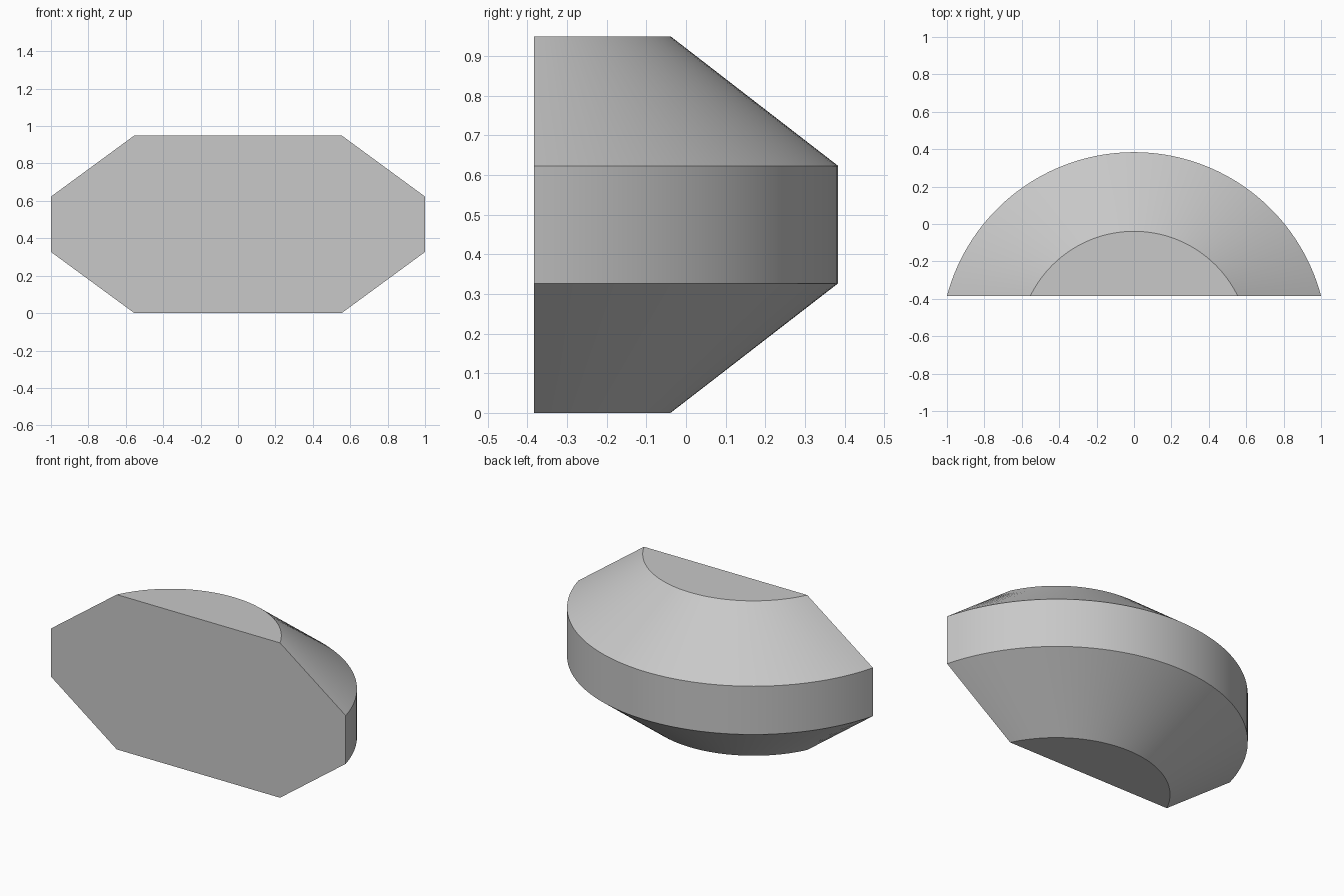
import bpy
import bmesh
import math

cube = bpy.data.objects.get("Cube")
if cube:
    bpy.data.objects.remove(cube, do_unlink=True)

SEGMENTS = 64
FRONT = -0.384      # flat front plane


def arc(half_width, back, z):
    """Points of a circular arc that starts and ends on the front plane."""
    depth = back - FRONT
    radius = (half_width ** 2 + depth ** 2) / (2 * depth)
    centre = back - radius
    reach = math.atan2(half_width, FRONT - centre)
    angles = [reach * (1 - 2 * i / SEGMENTS) for i in range(SEGMENTS + 1)]
    return [(radius * math.sin(a), centre + radius * math.cos(a), z) for a in angles]


# Plain grey surface
grey = bpy.data.materials.new("light grey")
grey.use_nodes = True
colour = (0.58, 0.58, 0.58, 1)
grey.diffuse_color = colour
grey.node_tree.nodes["Principled BSDF"].inputs["Base Color"].default_value = colour

# Arc sections from bottom to top: half width, back, height
sections = [(0.554, -0.039, 0), (1, 0.384, 0.327),
            (1, 0.384, 0.623), (0.554, -0.039, 0.95)]

bm = bmesh.new()
rings = [[bm.verts.new(p) for p in arc(*s)] for s in sections]

# Sloped and upright bands round the back
for low, high in zip(rings, rings[1:]):
    for i in range(SEGMENTS):
        bm.faces.new((low[i], low[i + 1], high[i + 1], high[i]))

# Bottom, top and flat front
bm.faces.new(rings[0])
bm.faces.new(rings[-1])
bm.faces.new([r[0] for r in rings] + [r[-1] for r in reversed(rings)])
bmesh.ops.recalc_face_normals(bm, faces=bm.faces)

mesh = bpy.data.meshes.new("half_round_body")
bm.to_mesh(mesh)
bm.free()
mesh.materials.append(grey)
body = bpy.data.objects.new("half_round_body", mesh)
bpy.context.collection.objects.link(body)

# Smooth curves, crisp rims
bpy.ops.object.select_all(action="DESELECT")
body.select_set(True)
bpy.context.view_layer.objects.active = body
bpy.ops.object.shade_smooth_by_angle(angle=math.radians(25))
